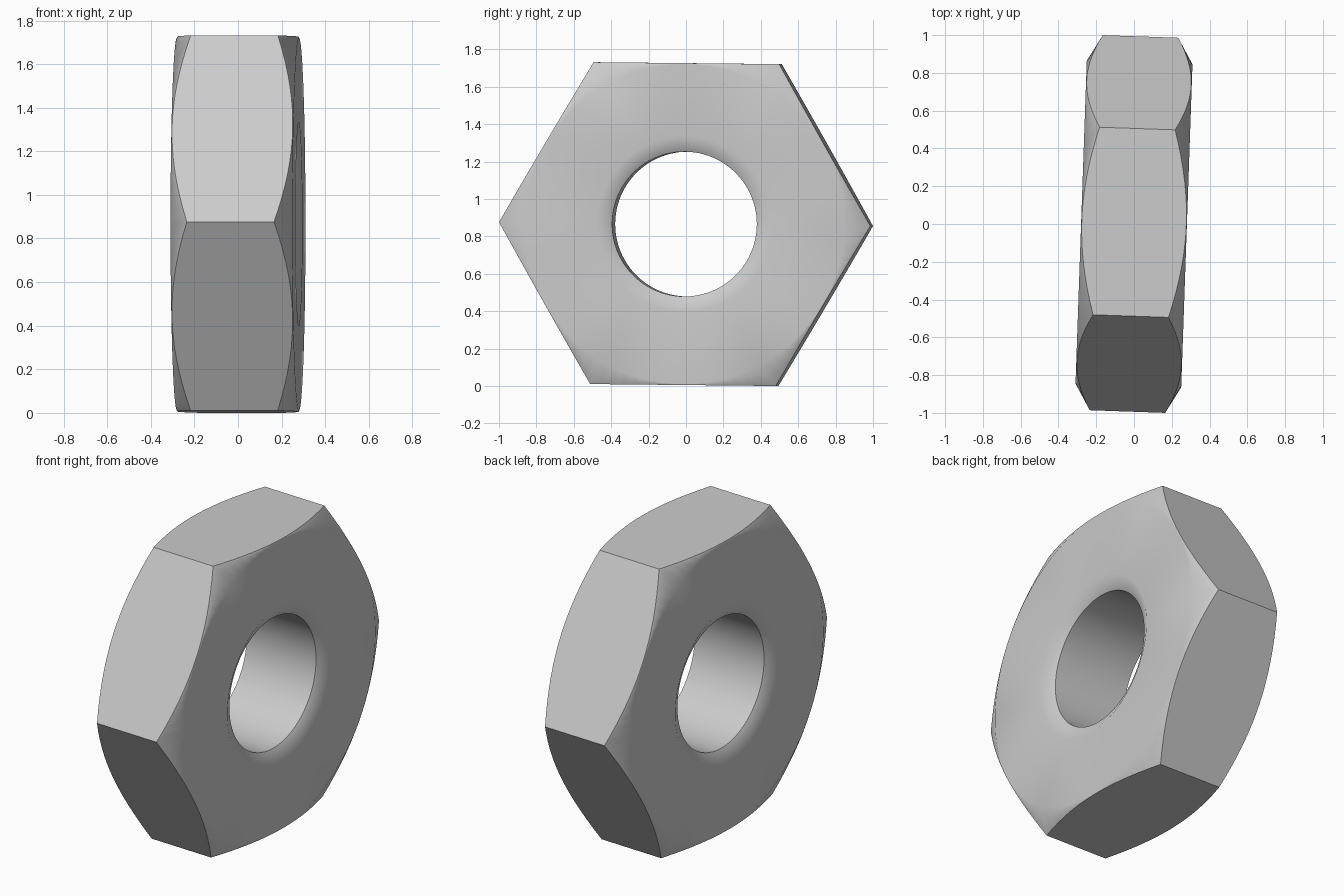
import bpy
import bmesh
from math import cos, sin, tan, radians, pi

cube = bpy.data.objects.get("Cube")
if cube:
    bpy.data.objects.remove(cube, do_unlink=True)

# Main dimensions; the bore runs along x
CORNER_R = 0.9935
FLAT_R = CORNER_R * cos(pi / 6)
HALF_THICK = 0.28
FACE_R = 0.855
BORE_R, SINK_R = 0.387, 0.467
SLOPE = tan(radians(30))
SEGMENTS = 96


def hex_radius(angle):
    """Distance from the axis to the hexagon outline."""
    return FLAT_R / cos(angle % (pi / 3) - pi / 6)


def section(angle):
    """Closed (x, radius) section through the nut wall."""
    outer = hex_radius(angle)
    corner_x = HALF_THICK - (outer - FACE_R) * SLOPE
    bore_x = HALF_THICK - (SINK_R - BORE_R) * SLOPE
    half = [(bore_x, BORE_R), (HALF_THICK, SINK_R),
            (HALF_THICK, FACE_R), (corner_x, outer)]
    return half + [(-x, r) for x, r in reversed(half)]


# Sweep the section around the axis
bm = bmesh.new()
rings = []
for i in range(SEGMENTS):
    a = 2 * pi * i / SEGMENTS
    rings.append([bm.verts.new((x, r * cos(a), r * sin(a)))
                  for x, r in section(a + 1e-9)])
for i, ring in enumerate(rings):
    after = rings[(i + 1) % SEGMENTS]
    for j in range(len(ring)):
        k = (j + 1) % len(ring)
        bm.faces.new((ring[j], ring[k], after[k], after[j]))
bmesh.ops.recalc_face_normals(bm, faces=bm.faces)

mesh = bpy.data.meshes.new("hex_nut")
bm.to_mesh(mesh)
bm.free()
nut = bpy.data.objects.new("hex_nut", mesh)
bpy.context.collection.objects.link(nut)

# Slight turn and roll, resting on the ground
nut.rotation_euler = (radians(-0.6), 0, radians(-2))
nut.location.z = 0.866

# Plain grey metal
grey = bpy.data.materials.new("plain_grey")
grey.use_nodes = True
colour = (0.6, 0.6, 0.6, 1)
grey.diffuse_color = colour
grey.node_tree.nodes["Principled BSDF"].inputs["Base Color"].default_value = colour
mesh.materials.append(grey)

# Crisp hexagon and bore edges, soft chamfers
bpy.ops.object.select_all(action="DESELECT")
nut.select_set(True)
bpy.context.view_layer.objects.active = nut
bpy.ops.object.shade_smooth_by_angle(angle=radians(35))
soft = nut.modifiers.new("soft_chamfers", "WEIGHTED_NORMAL")
soft.keep_sharp = True
